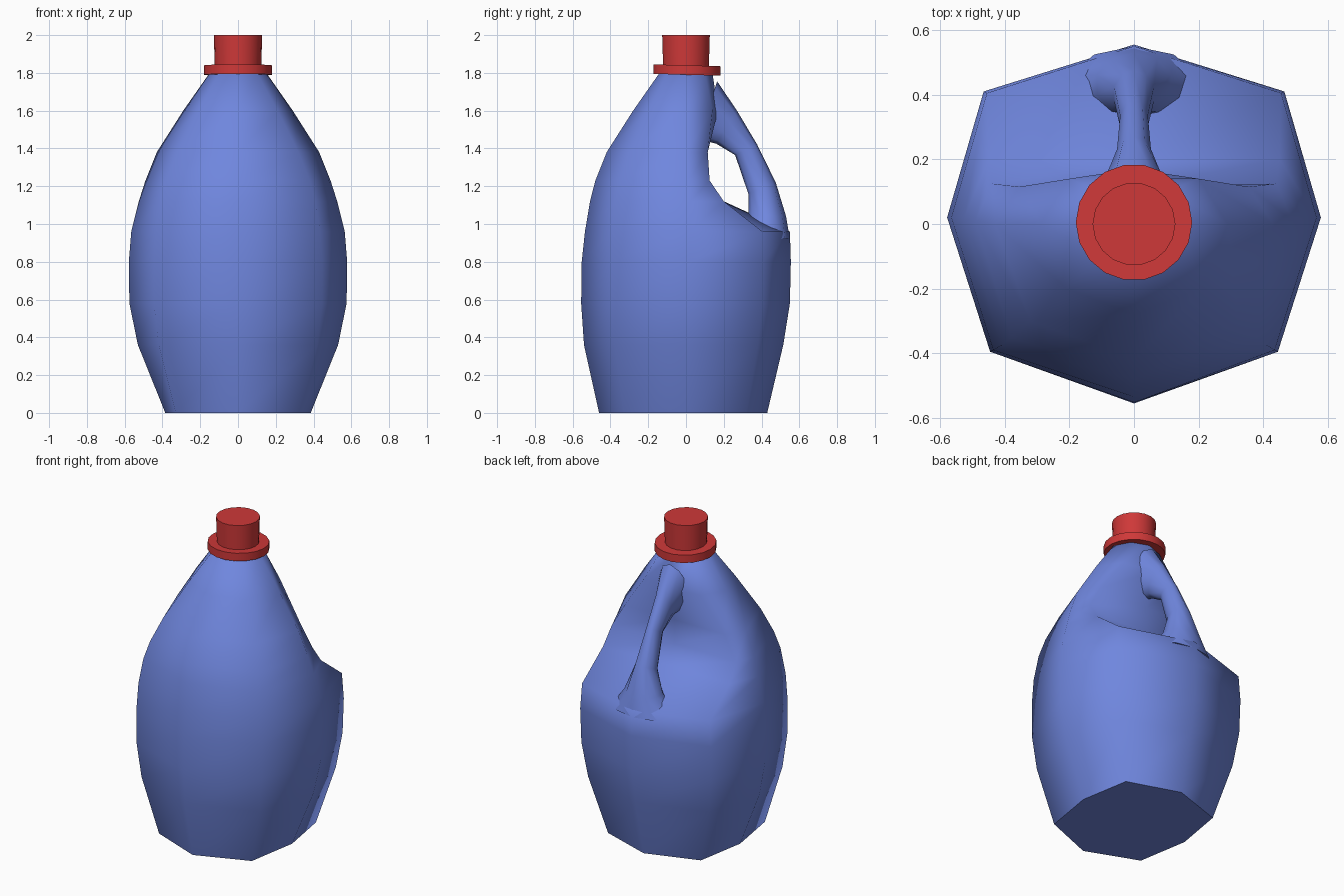
import bpy, bmesh
from math import sin, cos, pi, radians
from mathutils import Vector

if "Cube" in bpy.data.objects:
    bpy.data.objects.remove(bpy.data.objects["Cube"])


def material(name, rgb):
    m = bpy.data.materials.new(name)
    m.diffuse_color = (*rgb, 1)
    m.use_nodes = True
    m.node_tree.nodes["Principled BSDF"].inputs["Base Color"].default_value = m.diffuse_color
    return m


blue = material("blue_plastic", (0.16, 0.24, 0.73))
red = material("red_plastic", (0.62, 0.04, 0.04))


def loft(name, rings, mat, angle):
    """Skin a list of equal-length closed rings and cap both ends."""
    bm = bmesh.new()
    vr = [[bm.verts.new(p) for p in r] for r in rings]
    n = len(vr[0])
    for a, b in zip(vr, vr[1:]):
        for i in range(n):
            j = (i + 1) % n
            bm.faces.new((a[i], a[j], b[j], b[i]))
    bm.faces.new(vr[0])
    bm.faces.new(vr[-1])
    bmesh.ops.recalc_face_normals(bm, faces=bm.faces)
    me = bpy.data.meshes.new(name)
    bm.to_mesh(me)
    bm.free()
    me.materials.append(mat)
    ob = bpy.data.objects.new(name, me)
    bpy.context.collection.objects.link(ob)
    bpy.ops.object.select_all(action='DESELECT')
    ob.select_set(True)
    bpy.context.view_layer.objects.active = ob
    bpy.ops.object.shade_smooth_by_angle(angle=radians(angle))
    return ob


# Bottle body: z, then front, front corner, side, back corner, back (half outline)
body = [
    (0.00, (0, -.46), (.33, -.33), (.385, 0), (.33, .32), (0, .43)),
    (0.36, (0, -.54), (.42, -.38), (.53, .01), (.43, .38), (0, .515)),
    (0.58, (0, -.555), (.445, -.395), (.575, .02), (.46, .405), (0, .55)),
    (0.80, (0, -.552), (.445, -.395), (.578, .02), (.465, .41), (0, .555)),
    (0.96, (0, -.535), (.435, -.39), (.565, .02), (.455, .405), (0, .55)),
    (1.12, (0, -.508), (.41, -.375), (.525, .02), (.45, .20), (0, .19)),
    (1.23, (0, -.48), (.38, -.35), (.49, .01), (.44, .125), (0, .115)),
    (1.38, (0, -.42), (.32, -.30), (.43, 0), (.355, .115), (0, .115)),
    (1.60, (0, -.28), (.21, -.20), (.29, 0), (.20, .14), (0, .17)),
    (1.80, (0, -.14), (.10, -.10), (.15, 0), (.10, .10), (0, .14)),
]
rings = []
for z, *half in body:
    outline = half + [(-x, y) for x, y in half[-2:0:-1]]
    rings.append([(x, y, z) for x, y in outline])
loft("bottle_body", rings, blue, 70)

# Handle: inner (y, z), outer (y, z) and half width of each section
handle = [
    ((.28, .93), (.55, .92), .21),
    ((.33, 1.05), (.53, 1.04), .12),
    ((.33, 1.16), (.475, 1.22), .065),
    ((.26, 1.365), (.377, 1.42), .045),
    ((.16, 1.425), (.27, 1.60), .055),
    ((.06, 1.45), (.165, 1.755), .10),
]
rings = []
for inner, outer, w in handle:
    a, b = Vector((0, *inner)), Vector((0, *outer))
    mid, arm = (a + b) / 2, (b - a) / 2
    rings.append([mid + arm * cos(2 * pi * i / 10) + Vector((w * sin(2 * pi * i / 10), 0, 0))
                  for i in range(10)])
loft("handle", rings, blue, 70)


# Cap and its flange
def circle(r, z, y=0.0, tilt=0.0, n=18):
    return [(r * cos(2 * pi * i / n), y + r * sin(2 * pi * i / n),
             z - tilt * sin(2 * pi * i / n)) for i in range(n)]


loft("cap_flange", [circle(.18, 1.79, .005, .005), circle(.18, 1.84, .005, .005)], red, 30)
loft("cap", [circle(.122, 1.80), circle(.128, 2.0)], red, 30)
